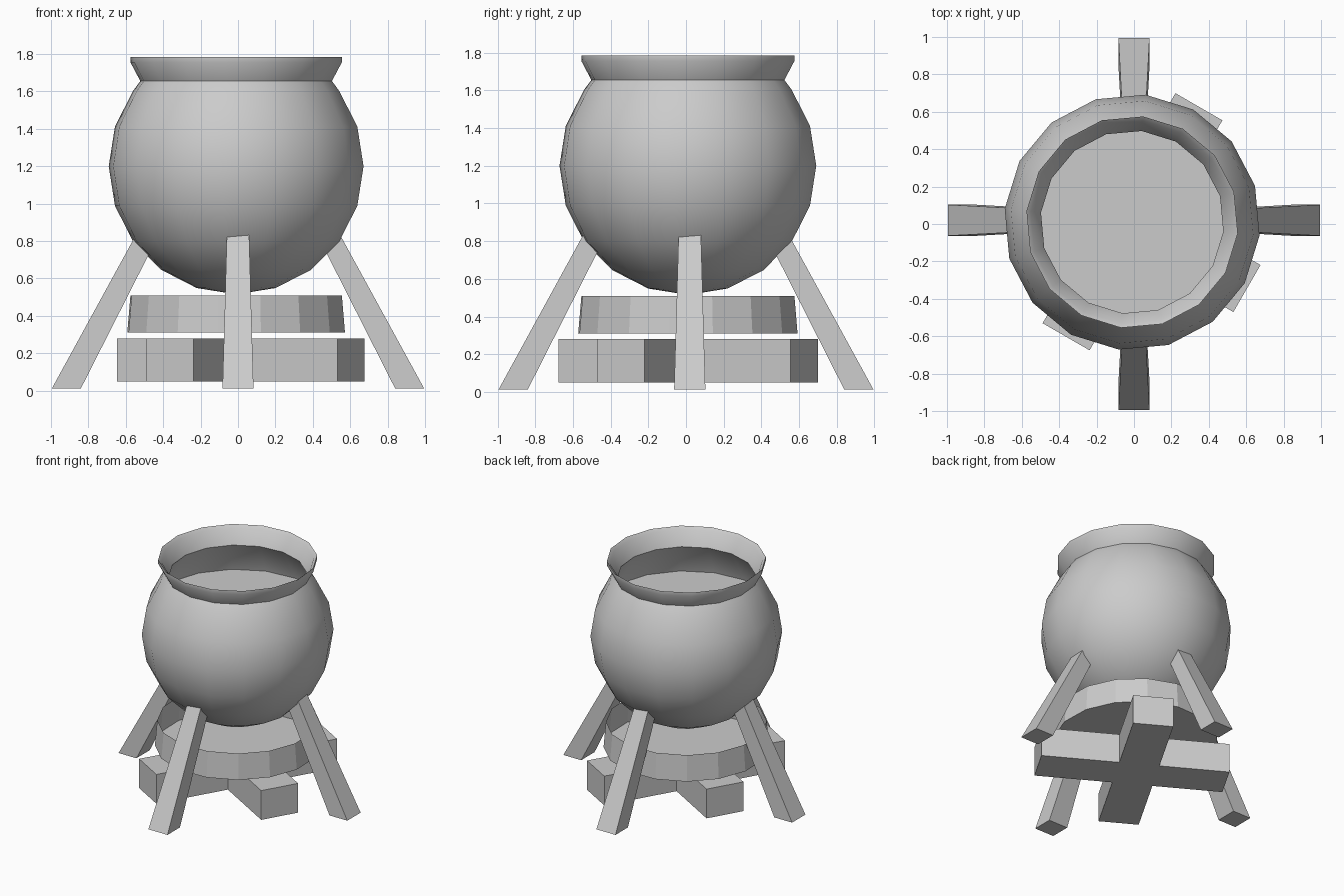
import bpy, bmesh, math
from mathutils import Vector

if "Cube" in bpy.data.objects:
    bpy.data.objects.remove(bpy.data.objects["Cube"])

SIDES = 16
CX, CY = -0.01, 0.01


def make_object(name, verts, faces, fix_normals=True):
    mesh = bpy.data.meshes.new(name)
    mesh.from_pydata(verts, [], faces)
    if fix_normals:
        bm = bmesh.new()
        bm.from_mesh(mesh)
        bmesh.ops.remove_doubles(bm, verts=bm.verts, dist=1e-4)
        bmesh.ops.recalc_face_normals(bm, faces=bm.faces)
        bm.to_mesh(mesh)
        bm.free()
    ob = bpy.data.objects.new(name, mesh)
    bpy.context.collection.objects.link(ob)
    return ob


def ring(r, z, offset):
    return [(CX + r * math.cos(math.radians(offset) + i * math.tau / SIDES),
             CY + r * math.sin(math.radians(offset) + i * math.tau / SIDES), z)
            for i in range(SIDES)]


def lathe(name, profile, offset):
    verts, faces = [], []
    for r, z in profile:
        verts += ring(r, z, offset)
    for j in range(len(profile) - 1):
        for i in range(SIDES):
            k = (i + 1) % SIDES
            faces.append((j * SIDES + i, j * SIDES + k,
                          (j + 1) * SIDES + k, (j + 1) * SIDES + i))
    return make_object(name, verts, faces)


# Cauldron: round body, pinched neck, flared rim, inner wall
def sphere_arc(radius):
    return [(radius * math.cos(math.radians(a)), 1.2 + radius * math.sin(math.radians(a)))
            for a in range(-90, 37, 18)]


R = 0.685
outer = sphere_arc(R) + [(0.515, 1.655), (0.568, 1.755), (0.568, 1.785)]
inner = sphere_arc(R - 0.025) + [(0.49, 1.655), (0.545, 1.765)]
pot = lathe("cauldron", outer + inner[::-1], 16.5)
bpy.context.view_layer.objects.active = pot
pot.select_set(True)
bpy.ops.object.shade_smooth_by_angle(angle=math.radians(50))
pot.select_set(False)

# Liquid surface
make_object("liquid", ring(0.63, 1.4, 16.5), [tuple(range(SIDES))], False)

# Shallow open fire pan: side wall and floor
lathe("pan_wall", [(0.59, 0.31), (0.573, 0.51)], 13)
make_object("pan_floor", ring(0.59, 0.31, 13), [tuple(range(SIDES))], False)


# Tapered splayed legs
def leg(name, angle, shift):
    d = Vector((math.cos(angle), math.sin(angle), 0))
    s = Vector((-d.y, d.x, 0))
    verts = []
    for r0, r1, half, z in ((0.84, 0.995, 0.083, 0.012), (0.40, 0.52, 0.058, 0.88)):
        for r, w in ((r0, -half), (r1, -half), (r1, half), (r0, half)):
            verts.append(d * r + s * w + Vector((0, shift, z)))
    faces = [(0, 1, 2, 3), (4, 5, 6, 7)]
    faces += [(i, (i + 1) % 4, (i + 1) % 4 + 4, i + 4) for i in range(4)]
    make_object(name, verts, faces)


for i, (side, shift) in enumerate((("right", 0.02), ("back", 0), ("left", 0.02), ("front", 0))):
    leg(side + "_leg", i * math.pi / 2, shift)

# Crossed firewood logs
for name, x, y, length, angle in (("log_a", -0.008, 0.012, 1.42, 60),
                                  ("log_b", 0.015, -0.005, 1.36, -30)):
    bpy.ops.mesh.primitive_cube_add(size=1, location=(x, y, 0.165),
                                    rotation=(0, 0, math.radians(angle)))
    log = bpy.context.object
    log.name = name
    log.scale = (length, 0.29, 0.23)
